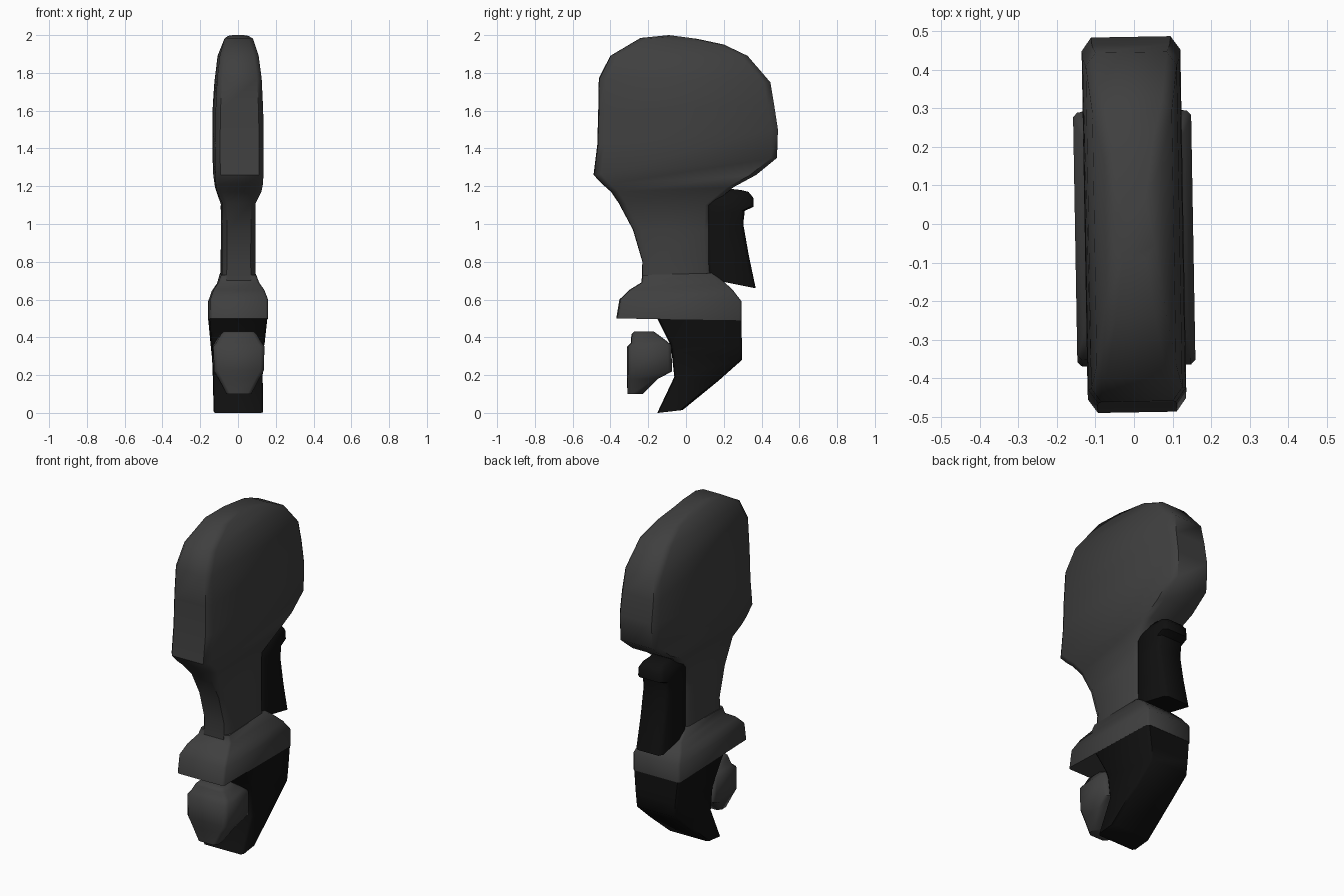
import bpy, bmesh, math
from mathutils import Matrix

TURN = Matrix.Rotation(math.radians(1.0), 4, 'Z')


def material(name, value):
    m = bpy.data.materials.new(name)
    m.diffuse_color = (value, value, value, 1)
    return m


GREY = material("charcoal", 0.05)
BLACK = material("black", 0.005)


def loft(name, mat, sections, cx, cy, angle=50):
    """Skin chamfered rectangles; section = front y, z, back y, z, half width."""
    bm = bmesh.new()
    rings = []
    for y0, z0, y1, z1, w in sections:
        half = [(w - cx, 0), (w, cy), (w, y1 - y0 - cy), (w - cx, y1 - y0)]
        outline = half + [(-x, d) for x, d in reversed(half)]
        rings.append([bm.verts.new((x, y0 + d, z0 + (z1 - z0) * d / (y1 - y0)))
                      for x, d in outline])
    for a, b in zip(rings, rings[1:]):
        for i in range(8):
            j = (i + 1) % 8
            bm.faces.new((a[i], a[j], b[j], b[i]))
    bm.faces.new(rings[0])
    bm.faces.new(rings[-1])
    bmesh.ops.recalc_face_normals(bm, faces=bm.faces)
    bm.transform(TURN)
    me = bpy.data.meshes.new(name)
    bm.to_mesh(me)
    bm.free()
    me.materials.append(mat)
    ob = bpy.data.objects.new(name, me)
    bpy.context.collection.objects.link(ob)
    bpy.ops.object.select_all(action='DESELECT')
    ob.select_set(True)
    bpy.context.view_layer.objects.active = ob
    bpy.ops.object.shade_smooth_by_angle(angle=math.radians(angle))
    return ob


# Broad rounded cover flowing into the narrow neck
loft("upper_cover_and_neck", GREY, [
    (-0.235, 0.66, 0.14, 0.66, 0.090),
    (-0.230, 0.80, 0.13, 0.80, 0.088),
    (-0.280, 0.97, 0.13, 0.97, 0.088),
    (-0.355, 1.11, 0.135, 1.10, 0.088),
    (-0.395, 1.17, 0.25, 1.195, 0.118),
    (-0.440, 1.21, 0.37, 1.26, 0.125),
    (-0.488, 1.26, 0.48, 1.35, 0.127),
    (-0.468, 1.42, 0.485, 1.50, 0.128),
    (-0.463, 1.60, 0.465, 1.63, 0.126),
    (-0.460, 1.77, 0.445, 1.75, 0.118),
    (-0.400, 1.89, 0.325, 1.89, 0.103),
    (-0.240, 1.985, 0.20, 1.95, 0.075),
    (-0.090, 2.00, 0.06, 1.98, 0.055),
], 0.025, 0.035)

# Flared skirt under the neck
loft("skirt", GREY, [
    (-0.367, 0.50, 0.292, 0.49, 0.153),
    (-0.350, 0.60, 0.292, 0.59, 0.153),
    (-0.300, 0.65, 0.25, 0.645, 0.135),
    (-0.235, 0.69, 0.21, 0.685, 0.108),
    (-0.230, 0.73, 0.14, 0.74, 0.093),
], 0.012, 0.012)

# Black block behind the neck, with a lipped top
loft("rear_bracket", BLACK, [
    (0.12, 0.71, 0.368, 0.66, 0.088),
    (0.11, 0.84, 0.332, 0.83, 0.086),
    (0.11, 1.00, 0.302, 1.00, 0.086),
    (0.11, 1.05, 0.310, 1.07, 0.086),
    (0.11, 1.10, 0.355, 1.09, 0.086),
    (0.14, 1.14, 0.355, 1.14, 0.082),
    (0.18, 1.17, 0.330, 1.17, 0.068),
    (0.20, 1.19, 0.290, 1.18, 0.055),
], 0.02, 0.02)

# Black lower leg, raked forward to its foot
loft("lower_leg", BLACK, [
    (-0.150, 0.00, -0.02, 0.015, 0.130),
    (-0.060, 0.19, 0.17, 0.17, 0.130),
    (-0.075, 0.33, 0.294, 0.28, 0.132),
    (-0.085, 0.37, 0.294, 0.36, 0.140),
    (-0.150, 0.50, 0.290, 0.495, 0.153),
], 0.012, 0.015)

# Faceted block in front of the leg
loft("front_block", GREY, [
    (-0.310, 0.10, -0.230, 0.10, 0.065),
    (-0.310, 0.18, -0.150, 0.18, 0.107),
    (-0.310, 0.225, -0.075, 0.22, 0.132),
    (-0.310, 0.35, -0.080, 0.36, 0.135),
    (-0.290, 0.37, -0.110, 0.385, 0.120),
    (-0.288, 0.415, -0.150, 0.415, 0.095),
    (-0.275, 0.43, -0.170, 0.43, 0.080),
], 0.02, 0.02)
